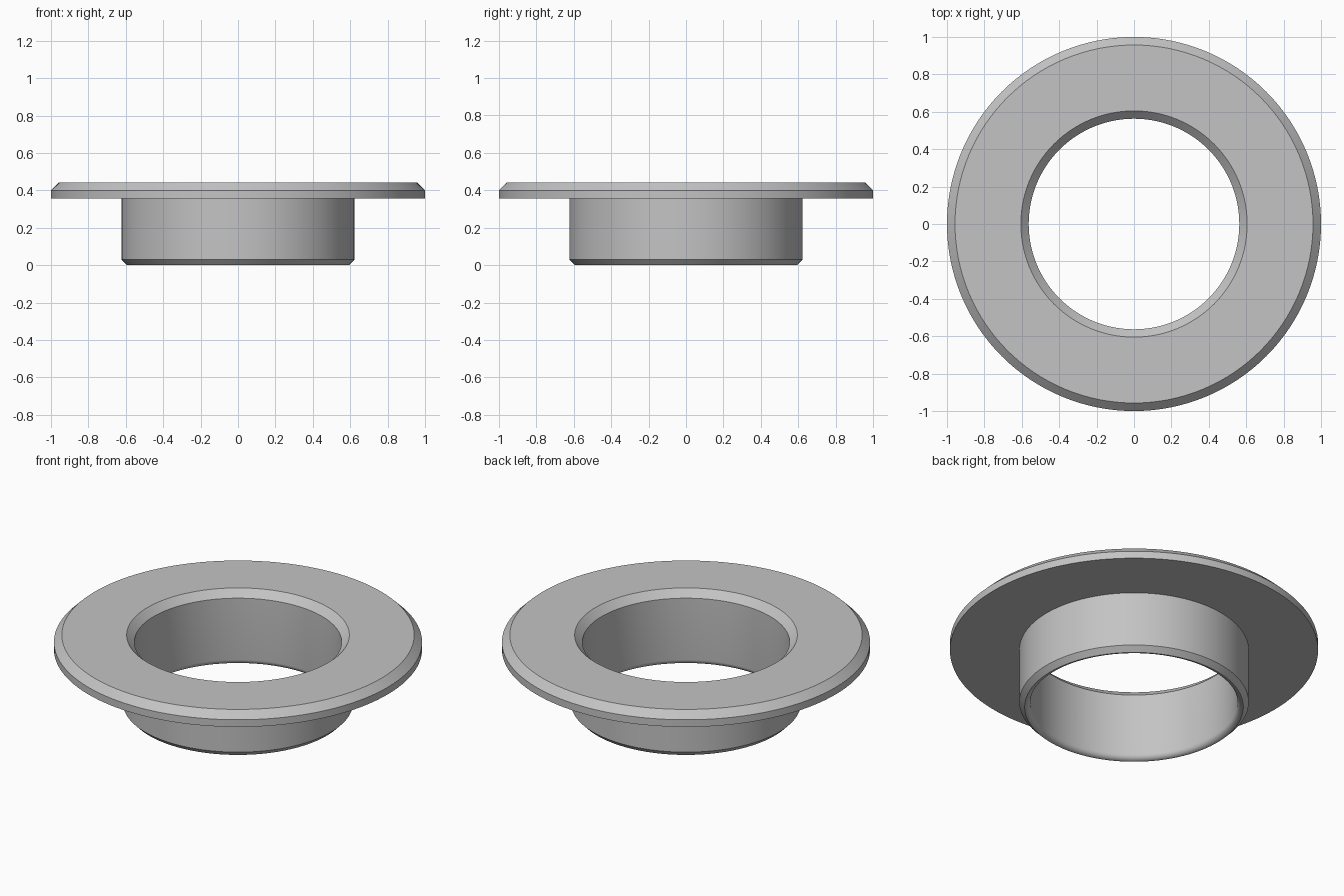
import bpy, bmesh, math

if "Cube" in bpy.data.objects:
    bpy.data.objects.remove(bpy.data.objects["Cube"])

SEGMENTS = 128

metal = bpy.data.materials.new("light grey metal")
metal.diffuse_color = (0.55, 0.55, 0.55, 1)
metal.use_nodes = True
metal.node_tree.nodes["Principled BSDF"].inputs["Base Color"].default_value = metal.diffuse_color

# Half section (radius, height): flange with chamfers above a chamfered sleeve
section = [(0.594, 0.0), (0.623, 0.03), (0.623, 0.357), (1.0, 0.357),
           (1.0, 0.4), (0.957, 0.442), (0.605, 0.442), (0.563, 0.4)]

# Rounded inner lip at the bottom of the bore
lip = 0.031
for i in range(6):
    a = math.radians(90 * i / 6)
    section.append((0.594 - lip * math.cos(a), lip - lip * math.sin(a)))

# Revolve the closed section
bm = bmesh.new()
rings = []
for k in range(SEGMENTS):
    t = 2 * math.pi * k / SEGMENTS
    rings.append([bm.verts.new((r * math.cos(t), r * math.sin(t), z)) for r, z in section])
n = len(section)
for k in range(SEGMENTS):
    a, b = rings[k], rings[(k + 1) % SEGMENTS]
    for i in range(n):
        j = (i + 1) % n
        bm.faces.new((a[i], b[i], b[j], a[j]))
bmesh.ops.recalc_face_normals(bm, faces=bm.faces)

mesh = bpy.data.meshes.new("flanged_bushing")
bm.to_mesh(mesh)
bm.free()
mesh.materials.append(metal)
bushing = bpy.data.objects.new("flanged_bushing", mesh)
bpy.context.collection.objects.link(bushing)

# Smooth walls, crisp chamfer edges
bpy.context.view_layer.objects.active = bushing
bushing.select_set(True)
bpy.ops.object.shade_smooth_by_angle(angle=math.radians(30))
